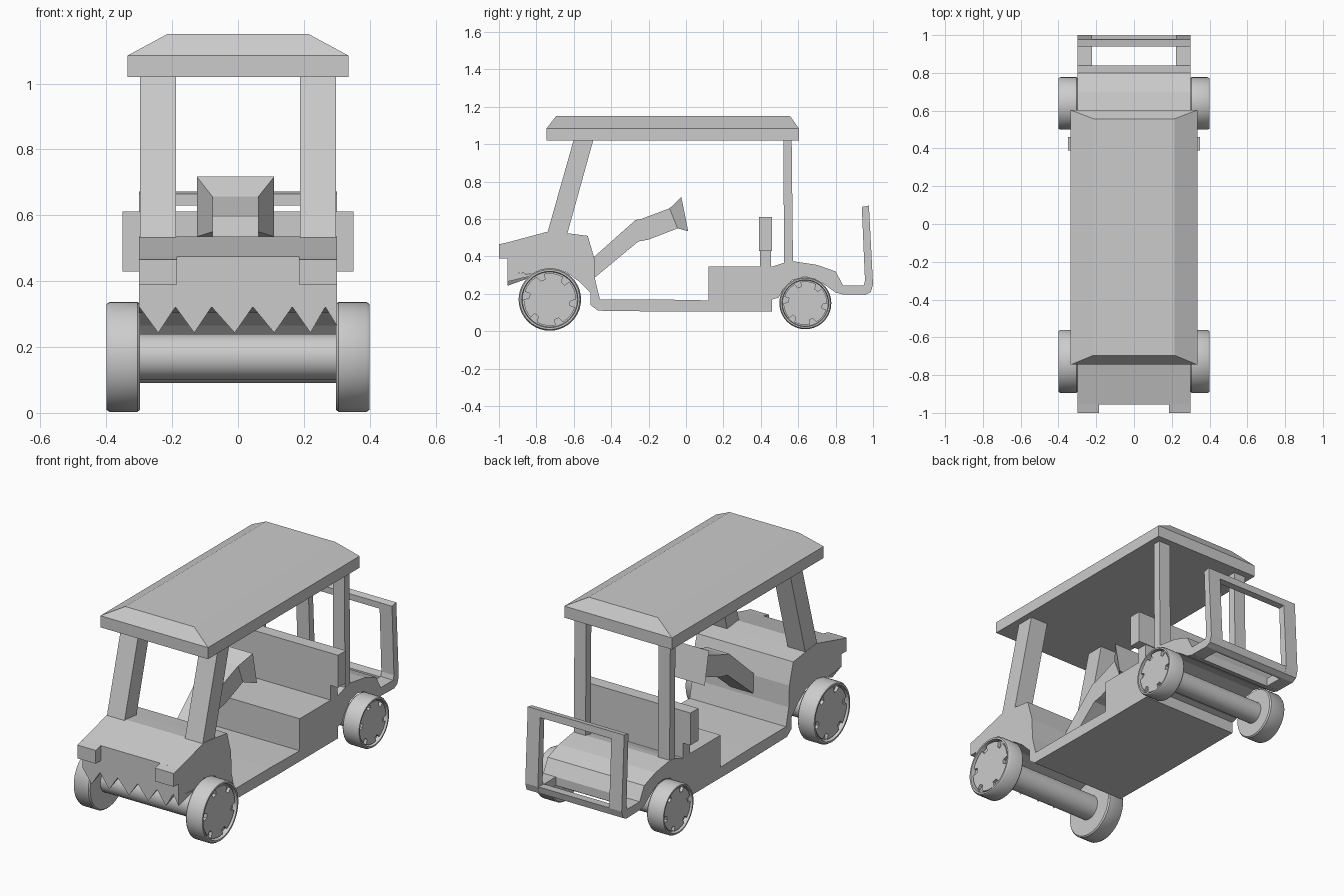
import bpy, bmesh
from math import pi, sin, cos
from mathutils import Vector

if "Cube" in bpy.data.objects:
    bpy.data.objects.remove(bpy.data.objects["Cube"])


def make(name, verts, faces, mirror=False, smooth=False):
    me = bpy.data.meshes.new(name)
    me.from_pydata(verts, [], faces)
    bm = bmesh.new()
    bm.from_mesh(me)
    bmesh.ops.recalc_face_normals(bm, faces=bm.faces)
    bm.to_mesh(me)
    bm.free()
    ob = bpy.data.objects.new(name, me)
    bpy.context.collection.objects.link(ob)
    if mirror:
        ob.modifiers.new("mirror", 'MIRROR').use_mirror_merge = False
    if smooth:
        bpy.ops.object.select_all(action='DESELECT')
        ob.select_set(True)
        bpy.context.view_layer.objects.active = ob
        bpy.ops.object.shade_smooth_by_angle(angle=0.6)
    return ob


def loft(name, a, b, mirror=False, smooth=False):
    """Closed solid between two matching outlines."""
    n = len(a)
    faces = [list(range(n)), list(range(n, 2 * n))]
    faces += [(i, (i + 1) % n, (i + 1) % n + n, i + n) for i in range(n)]
    return make(name, a + b, faces, mirror, smooth)


def prism(name, prof, x0, x1, mirror=False, smooth=False):
    """Side profile (y, z) extruded along x."""
    return loft(name, [(x0, y, z) for y, z in prof],
                [(x1, y, z) for y, z in prof], mirror, smooth)


def box(name, x0, x1, y0, y1, z0, z1, mirror=False):
    return prism(name, [(y0, z0), (y1, z0), (y1, z1), (y0, z1)], x0, x1, mirror)


def rect(x, y0, y1, z):
    return [(-x, y0, z), (x, y0, z), (x, y1, z), (-x, y1, z)]


# Body: hood, dashboard, floor, seat base and rear deck
prism("body", [
    (-.955, .475), (-.73, .535), (-.64, .525), (-.525, .51), (-.49, .39),
    (-.485, .27), (-.46, .17), (-.14, .17), (.12, .165), (.12, .345),
    (.46, .345), (.52, .365), (.57, .375), (.70, .355), (.80, .32), (.84, .245),
    (.84, .197), (.80, .207), (.74, .25), (.69, .28), (.635, .292), (.57, .275),
    (.52, .225), (.495, .18), (.46, .17), (.46, .105), (-.10, .105),
    (-.47, .11), (-.51, .14), (-.51, .205), (-.57, .265), (-.64, .315),
    (-.73, .335), (-.82, .305), (-.955, .32)], -.3, .3)

# Headlight blocks
prism("headlight", [(-.95, .39), (-1, .39), (-1, .465), (-.95, .476)], .185, .3, True)

# Jagged teeth below the nose, tapering backwards
highs = [-.3, -.19, -.08, .045, .165, .265]
lows = [-.242, -.133, -.01, .11, .22]
verts, faces = [], []
for i, low in enumerate(lows):
    k = len(verts)
    verts += [(highs[i], -.955, .322), (highs[i + 1], -.955, .322),
              (low, -.955, .243), (low, -.81, .295)]
    faces += [(k, k + 1, k + 2), (k, k + 2, k + 3), (k + 1, k + 3, k + 2), (k, k + 3, k + 1)]
k = len(verts)
verts += [(.265, -.955, .322), (.3, -.955, .322), (.3, -.955, .265), (.3, -.81, .3)]
faces += [(k, k + 1, k + 2), (k, k + 2, k + 3), (k + 1, k + 3, k + 2), (k, k + 3, k + 1)]
make("nose_teeth", verts, faces)

# Roof: slab with a bevelled cap
loft("roof_slab", rect(.335, -.745, .603, 1.02), rect(.335, -.745, .603, 1.085))
loft("roof_cap", rect(.335, -.745, .603, 1.085), rect(.215, -.695, .557, 1.15))

# Roof supports
prism("front_pillar", [(-.74, .53), (-.635, .52), (-.495, 1.025), (-.6, 1.025)], .188, .298, True)
prism("rear_pillar", [(.525, .36), (.572, .37), (.565, 1.025), (.52, 1.025)], .225, .298, True)

# Seat back on its narrower lower part
box("seat_back", -.35, .35, .39, .46, .43, .612)
box("seat_back_base", -.3, .3, .395, .455, .34, .432)

# Steering column and flared steering head
prism("steering_column", [(-.50, .39), (-.27, .595), (-.24, .60), (-.08, .66),
                          (-.045, .55), (-.20, .49), (-.255, .48), (-.49, .285)], -.078, .062)
loft("steering_head",
     [(-.078, -.088, .657), (.062, -.088, .657), (.062, -.045, .55), (-.078, -.045, .55)],
     [(-.125, -.025, .717), (.11, -.025, .717), (.11, .012, .535), (-.125, .012, .535)])

# Rear rack: bent side rails with cross bars
prism("rack_rail", [(.83, .245), (.95, .245), (.957, .27), (.94, .665), (.978, .672),
                    (1, .25), (.988, .21), (.96, .195), (.83, .198)], .222, .3, True)
prism("rack_top_bar", [(.941, .63), (.94, .665), (.978, .672), (.98, .632)], -.23, .23)
prism("rack_bottom_bar", [(.945, .245), (.998, .25), (.988, .21), (.96, .195), (.945, .196)], -.23, .23)


def ring(y, z, r, n=40):
    return [(y + r * cos(2 * pi * i / n), z + r * sin(2 * pi * i / n)) for i in range(n)]


def wheel(name, y, z, r, n=40):
    # Tyre: lathed section (x, radius) with a recessed outer face
    sec = [(.298, .96 * r), (.305, r), (.39, r), (.4, .96 * r), (.4, .9 * r), (.375, .88 * r)]
    verts = [(x, *p) for x, s in sec for p in ring(y, z, s, n)]
    m = len(sec)
    faces = [[k * n + i, k * n + (i + 1) % n, (k + 1) * n + (i + 1) % n, (k + 1) * n + i]
             for k in range(m - 1) for i in range(n)]
    faces += [list(range(n)), list(range((m - 1) * n, m * n))]
    make(name + "_tyre", verts, faces, True, True)
    # Hub plate with notches around the edge
    hub = []
    for i in range(6):
        a = i * pi / 3
        for t, s in ((0, .84), (.2, .84), (.4, .84), (.6, .84), (.75, .84), (.75, .66), (.98, .66)):
            hub.append((y + s * r * cos(a + t), z + s * r * sin(a + t)))
    prism(name + "_hub", hub, .37, .392, True)


# Wheels and axles
wheel("front_wheel", -.728, .17, .167)
wheel("rear_wheel", .638, .15, .139)
prism("front_axle", ring(-.728, .17, .07), -.302, .302, smooth=True)
prism("rear_axle", ring(.638, .15, .06), -.302, .302, smooth=True)
